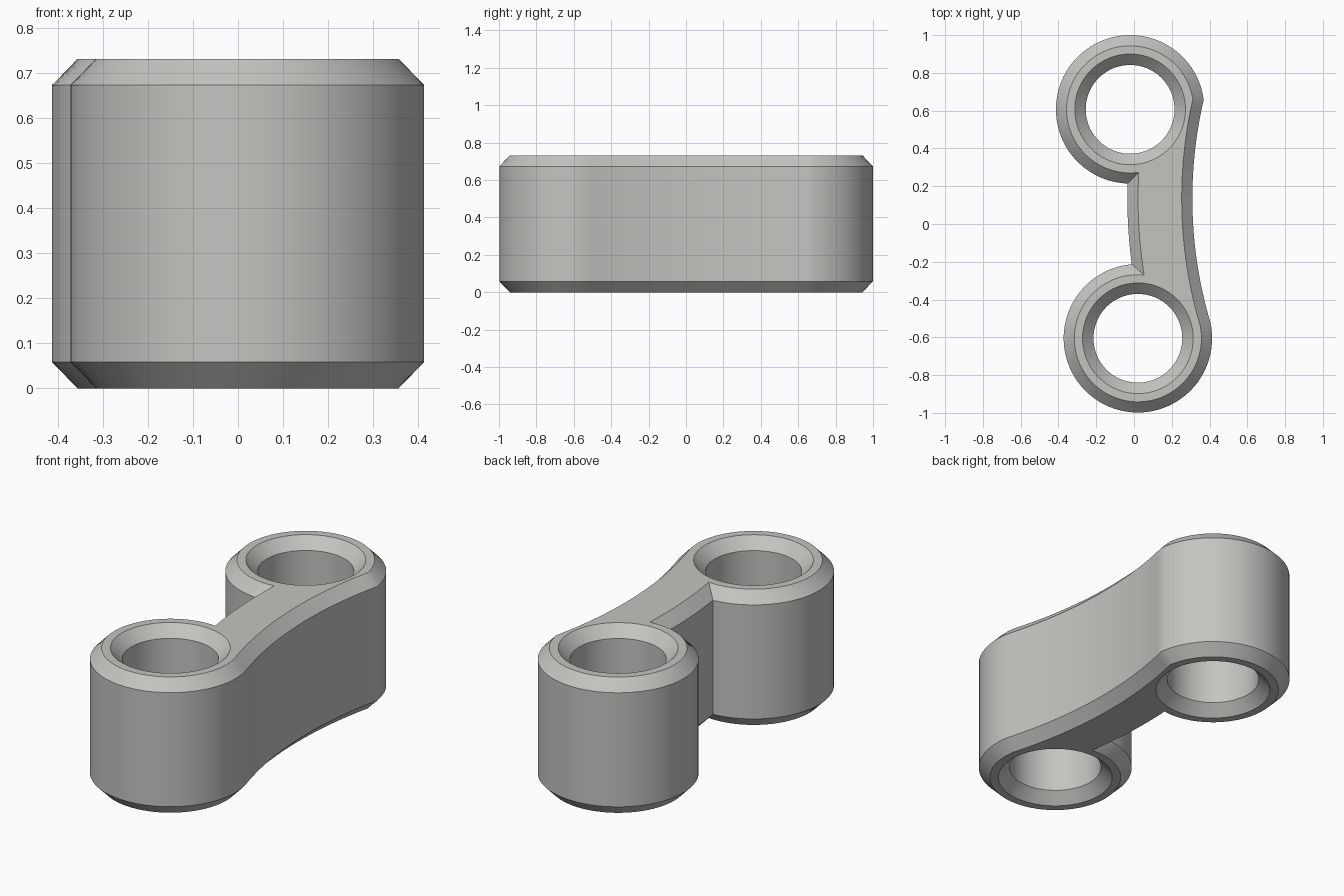
import bpy, bmesh, math
from mathutils import Vector

if "Cube" in bpy.data.objects:
    bpy.data.objects.remove(bpy.data.objects["Cube"])

H, CH = 0.732, 0.0585                 # height and chamfer height
INSET = 0.0565                        # chamfer width
R, HOLE, SINK = 0.393, 0.235, 0.293   # boss, bore and countersink radii
LOW = Vector((0.0205, -0.605))        # boss centres
UP = Vector((-0.0205, 0.607))
ARC = Vector((2.609, 0.135))          # shared centre of both arm sides
R_RIGHT, R_LEFT = 2.3, 2.644


def arc(c, r, a, b, n):
    """Points on an arc from angle a towards b, without the last point."""
    return [c + r * Vector((math.cos(a + (b - a) * i / n), math.sin(a + (b - a) * i / n)))
            for i in range(n)]


def cross(c1, r1, c2, r2, side):
    """One of the two points where two circles meet."""
    d = c2 - c1
    a = (r1 * r1 - r2 * r2 + d.length_squared) / (2 * d.length)
    u = d.normalized()
    return c1 + u * a + Vector((-u.y, u.x)) * side * math.sqrt(r1 * r1 - a * a)


def angle(c, p, low):
    """Angle of p around c, taken at or above the given lower bound."""
    t = math.atan2(p.y - c.y, p.x - c.x)
    while t < low:
        t += 2 * math.pi
    return t


def outline(d):
    """Link outline moved inwards by d."""
    r, rr, rl = R - d, R_RIGHT + d, R_LEFT - d

    def meet(c, rad, nearest):
        pts = [cross(c, r, ARC, rad, s) for s in (1, -1)]
        return min(pts, key=lambda p: (p - nearest).length)

    p1 = meet(LOW, rl, Vector((-0.01, -0.21)))
    p2 = meet(UP, rr, Vector((0.36, 0.65)))
    p3 = meet(UP, rl, Vector((-0.03, 0.22)))
    tangent = LOW + (ARC - LOW).normalized() * r
    a1, a2 = angle(LOW, p1, 0), angle(UP, p2, 0)
    return (arc(LOW, r, a1, angle(LOW, tangent, a1), 72)
            + arc(ARC, rr, angle(ARC, tangent, 0), angle(ARC, p2, 0), 28)
            + arc(UP, r, a2, angle(UP, p3, a2), 68)
            + arc(ARC, rl, angle(ARC, p3, 0), angle(ARC, p1, 0), 12))


bm = bmesh.new()


def wall(loops):
    """Bridge stacked (points, z) loops; return the end loops' edges."""
    rings = [[bm.verts.new((p.x, p.y, z)) for p in pts] for pts, z in loops]
    n = len(rings[0])
    for lo, hi in zip(rings, rings[1:]):
        for i in range(n):
            j = (i + 1) % n
            bm.faces.new((lo[i], lo[j], hi[j], hi[i]))
    return [[bm.edges.get((ring[i], ring[(i + 1) % n])) for i in range(n)]
            for ring in (rings[0], rings[-1])]


# chamfered outer wall
bottom, top = wall([(outline(INSET), 0), (outline(0), CH),
                    (outline(0), H - CH), (outline(INSET), H)])

# countersunk bores
for c in (LOW, UP):
    def ring(r):
        return arc(c, r, 0, 2 * math.pi, 80)
    b, t = wall([(ring(SINK), 0), (ring(HOLE), CH), (ring(HOLE), H - CH), (ring(SINK), H)])
    bottom += b
    top += t

# flat top and bottom with the bores left open
for edges, z in ((bottom, -1), (top, 1)):
    bmesh.ops.triangle_fill(bm, use_beauty=True, use_dissolve=False,
                            edges=edges, normal=(0, 0, z))
bmesh.ops.recalc_face_normals(bm, faces=bm.faces[:])

mesh = bpy.data.meshes.new("chain_link")
bm.to_mesh(mesh)
bm.free()
link = bpy.data.objects.new("chain_link", mesh)
bpy.context.collection.objects.link(link)

steel = bpy.data.materials.new("grey_steel")
steel.diffuse_color = (0.55, 0.55, 0.53, 1)
steel.use_nodes = True
steel.node_tree.nodes["Principled BSDF"].inputs["Base Color"].default_value = steel.diffuse_color
mesh.materials.append(steel)

bpy.context.view_layer.objects.active = link
link.select_set(True)
bpy.ops.object.shade_smooth_by_angle(angle=math.radians(25))
